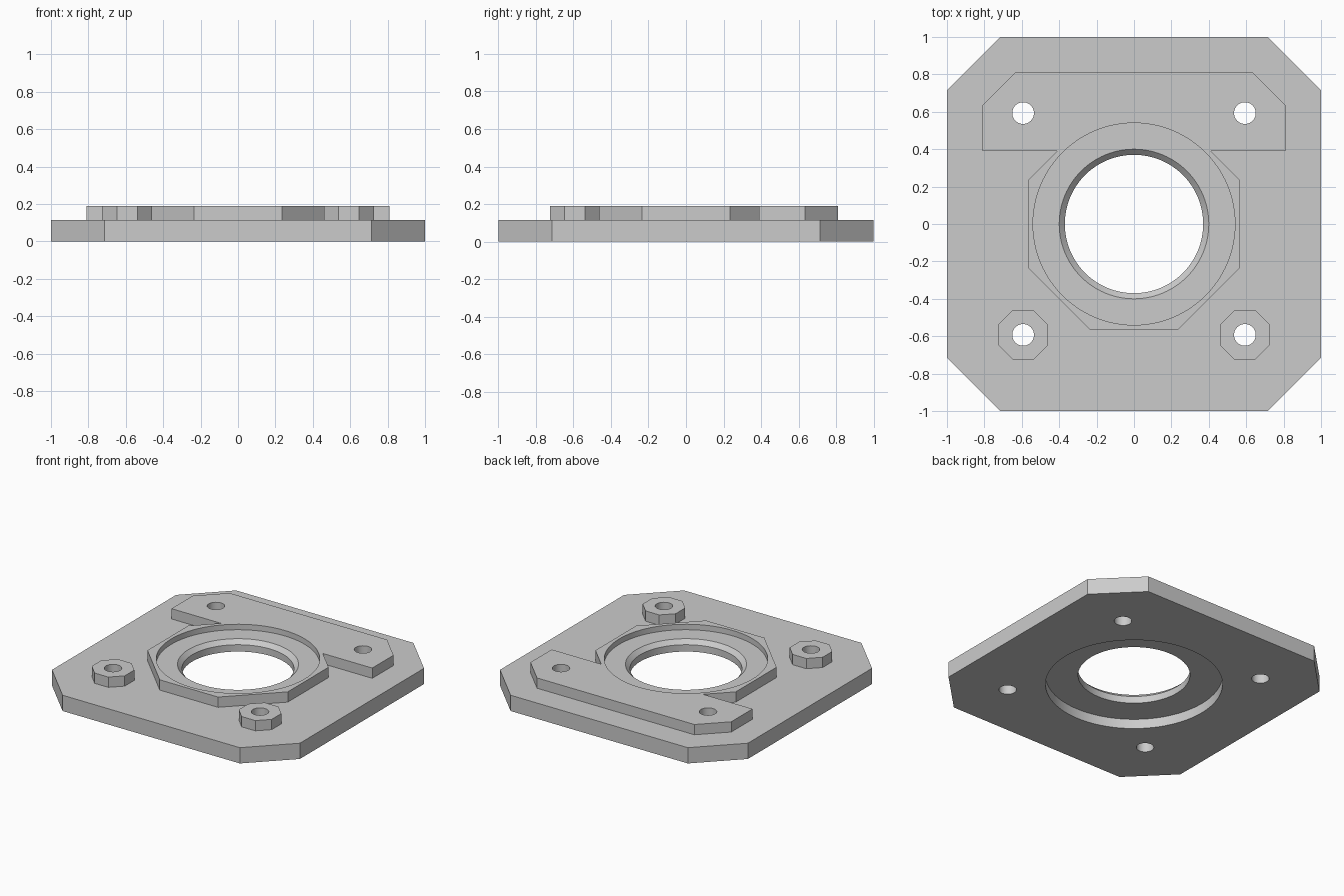
import bpy, bmesh, math

if "Cube" in bpy.data.objects:
    bpy.data.objects.remove(bpy.data.objects["Cube"])

grey = bpy.data.materials.new("light grey")
grey.diffuse_color = (0.6, 0.6, 0.6, 1)
grey.use_nodes = True
grey.node_tree.nodes["Principled BSDF"].inputs["Base Color"].default_value = grey.diffuse_color


def finish(name, bm):
    bmesh.ops.recalc_face_normals(bm, faces=bm.faces)
    me = bpy.data.meshes.new(name)
    bm.to_mesh(me)
    bm.free()
    me.materials.append(grey)
    ob = bpy.data.objects.new(name, me)
    bpy.context.collection.objects.link(ob)
    return ob


def prism(name, outline, z0, z1):
    """Extrude a closed xy outline from z0 to z1."""
    bm = bmesh.new()
    face = bm.faces.new([bm.verts.new((x, y, z0)) for x, y in outline])
    top = bmesh.ops.extrude_face_region(bm, geom=[face])["geom"]
    bmesh.ops.translate(bm, vec=(0, 0, z1 - z0),
                        verts=[v for v in top if isinstance(v, bmesh.types.BMVert)])
    return finish(name, bm)


def lathe(name, profile, n, x=0, y=0):
    """Solid of revolution with flat end caps from (radius, z) points."""
    bm = bmesh.new()
    rings = [[bm.verts.new((x + r * math.cos(2 * math.pi * i / n),
                            y + r * math.sin(2 * math.pi * i / n), z))
              for i in range(n)] for r, z in profile]
    for a, b in zip(rings, rings[1:]):
        for i in range(n):
            j = (i + 1) % n
            bm.faces.new((a[i], a[j], b[j], b[i]))
    bm.faces.new(rings[0])
    bm.faces.new(rings[-1])
    return finish(name, bm)


def chamfered_square(half, flat, cx=0, cy=0):
    pts = [(flat, -half), (half, -flat), (half, flat), (flat, half),
           (-flat, half), (-half, flat), (-half, -flat), (-flat, -half)]
    return [(cx + x, cy + y) for x, y in pts]


BASE_TOP, TOP, BOLT = 0.115, 0.19, 0.593

# Base plate with clipped corners
plate = prism("mounting_plate", chamfered_square(1, 0.715), 0, BASE_TOP)

# Raised octagonal collar joined to the rear bolt bar
half = [(0.235, -0.566), (0.566, -0.235), (0.566, 0.235), (0.411, 0.39),
        (0.81, 0.39), (0.81, 0.635), (0.635, 0.81)]
outline = half + [(-x, y) for x, y in reversed(half)]
adds = [prism("raised_collar", outline, 0.1, TOP)]

# Octagonal pads around the front bolt holes
for sx in (-1, 1):
    adds.append(prism("bolt_pad", chamfered_square(0.133, 0.055, sx * BOLT, -BOLT), 0.1, TOP))

# Stepped bore: bottom recess, throat, chamfer and top recess
cuts = [lathe("bore_cutter", [(0.585, -0.1), (0.585, 0.07), (0.37, 0.07), (0.37, 0.12),
                              (0.40, 0.15), (0.54, 0.15), (0.54, 0.3)], 96)]

# Four bolt holes
for sx in (-1, 1):
    for sy in (-1, 1):
        cuts.append(lathe("bolt_hole_cutter", [(0.058, -0.1), (0.058, 0.3)], 40, sx * BOLT, sy * BOLT))

# Combine everything into one solid
bpy.context.view_layer.objects.active = plate
for op, parts in (("UNION", adds), ("DIFFERENCE", cuts)):
    for part in parts:
        mod = plate.modifiers.new(part.name, "BOOLEAN")
        mod.operation, mod.solver, mod.object = op, "EXACT", part
        bpy.ops.object.modifier_apply(modifier=mod.name)
        bpy.data.objects.remove(part)

# Smooth round walls, crisp edges
plate.select_set(True)
bpy.ops.object.shade_smooth_by_angle(angle=math.radians(25))
